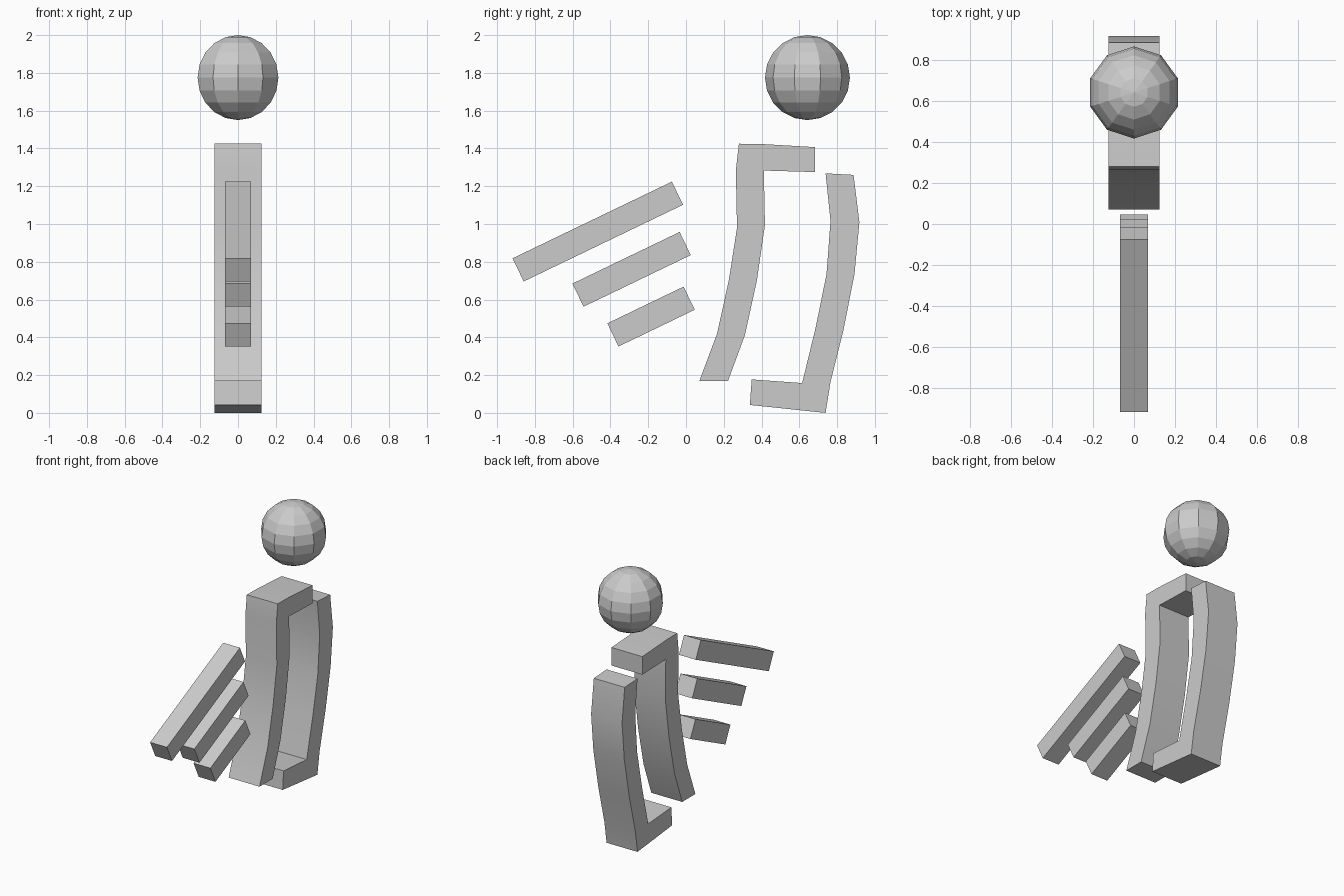
import bpy, bmesh
from math import radians
from mathutils import Matrix

if "Cube" in bpy.data.objects:
    bpy.data.objects.remove(bpy.data.objects["Cube"])


def finish(name, bm, smooth=False):
    bmesh.ops.recalc_face_normals(bm, faces=bm.faces[:])
    me = bpy.data.meshes.new(name)
    bm.to_mesh(me)
    bm.free()
    ob = bpy.data.objects.new(name, me)
    bpy.context.collection.objects.link(ob)
    if smooth:
        bpy.ops.object.select_all(action='DESELECT')
        bpy.context.view_layer.objects.active = ob
        ob.select_set(True)
        bpy.ops.object.shade_smooth_by_angle(angle=radians(30))
    return ob


def extruded(name, profile, half_width):
    """Extrude a (y, z) side profile evenly about x = 0."""
    bm = bmesh.new()
    face = bm.faces.new([bm.verts.new((-half_width, y, z)) for y, z in profile])
    new = bmesh.ops.extrude_face_region(bm, geom=[face])["geom"]
    verts = [g for g in new if isinstance(g, bmesh.types.BMVert)]
    bmesh.ops.translate(bm, verts=verts, vec=(2 * half_width, 0, 0))
    return finish(name, bm, smooth=True)


# Front body half: curved upright with a short shoulder at the top
extruded("front_body", [
    (0.07, 0.168), (0.222, 0.168), (0.312, 0.412), (0.375, 0.70),
    (0.418, 0.995), (0.412, 1.283), (0.683, 1.275), (0.683, 1.407),
    (0.406, 1.423), (0.28, 1.425), (0.264, 1.285), (0.27, 0.98),
    (0.227, 0.703), (0.164, 0.418)], 0.125)

# Back body half: curved upright with a foot at the bottom
extruded("back_body", [
    (0.739, 1.268), (0.348, 0.177)][:1] + [
    (0.765, 1.016), (0.744, 0.735), (0.686, 0.45), (0.615, 0.158),
    (0.348, 0.177), (0.338, 0.042), (0.739, 0.0), (0.765, 0.164),
    (0.834, 0.44), (0.892, 0.735), (0.918, 1.01), (0.887, 1.26)], 0.125)

# Three slanted wing bars, longest on top
for label, y, z, length in (("upper", -0.467, 0.96, 0.936),
                            ("middle", -0.288, 0.76, 0.63),
                            ("lower", -0.185, 0.51, 0.448)):
    bm = bmesh.new()
    bmesh.ops.create_cube(bm, size=1, matrix=(
        Matrix.Translation((0, y, z)) @ Matrix.Rotation(radians(25.7), 4, 'X')
        @ Matrix.Diagonal((0.136, length, 0.136, 1))))
    finish(label + "_wing_bar", bm)

# Faceted ball head
bm = bmesh.new()
bmesh.ops.create_uvsphere(bm, u_segments=10, v_segments=10, radius=0.225,
                          matrix=Matrix.Translation((0, 0.643, 1.775)))
finish("head", bm)
